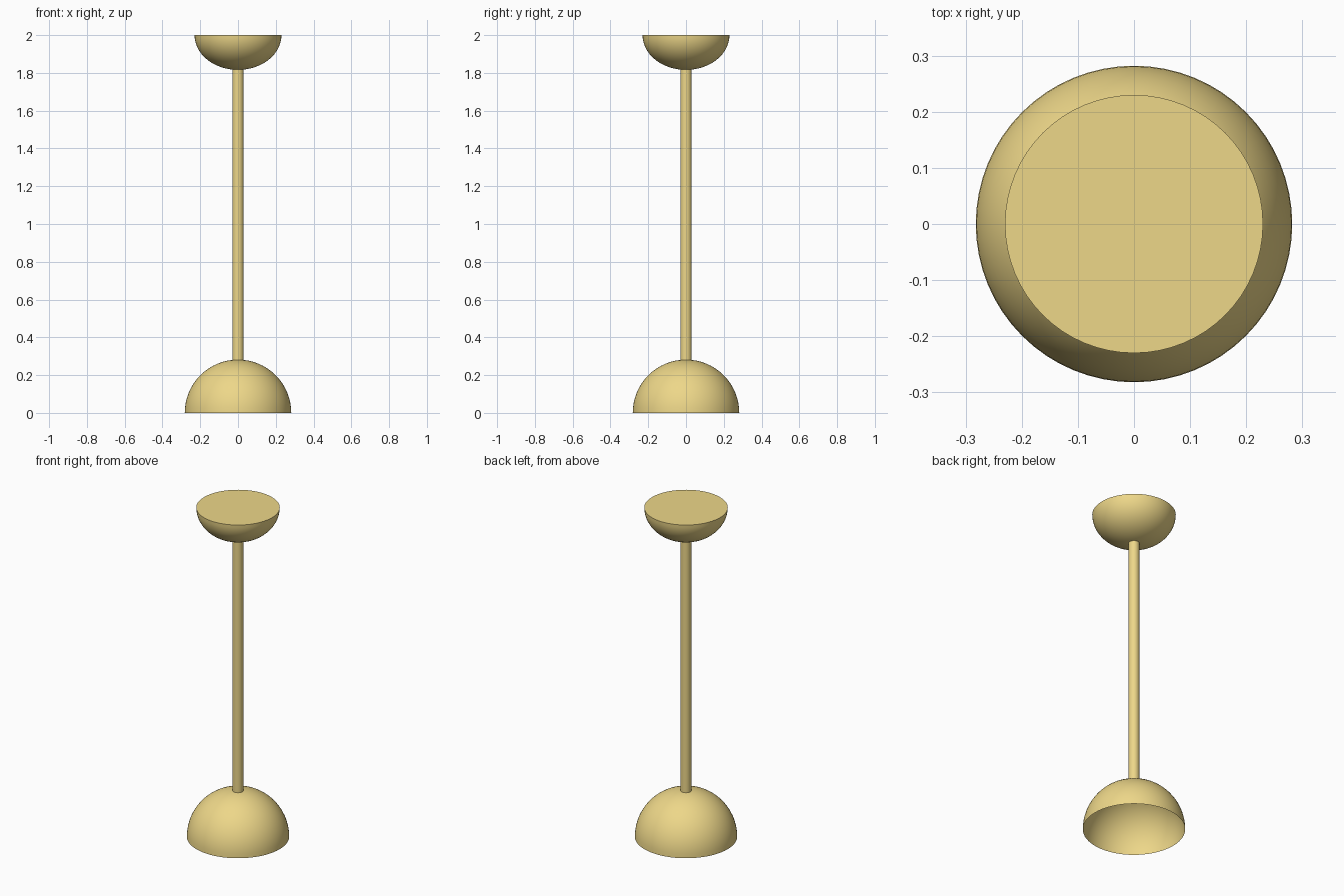
import bpy, bmesh, math
from mathutils import Matrix

if "Cube" in bpy.data.objects:
    bpy.data.objects.remove(bpy.data.objects["Cube"])

brass = bpy.data.materials.new("brass")
brass.diffuse_color = (0.85, 0.68, 0.25, 1)
brass.use_nodes = True
brass.node_tree.nodes["Principled BSDF"].inputs["Base Color"].default_value = brass.diffuse_color


def finish(name, bm):
    bmesh.ops.recalc_face_normals(bm, faces=bm.faces)
    mesh = bpy.data.meshes.new(name)
    bm.to_mesh(mesh)
    bm.free()
    mesh.materials.append(brass)
    obj = bpy.data.objects.new(name, mesh)
    bpy.context.collection.objects.link(obj)
    bpy.context.view_layer.objects.active = obj
    obj.select_set(True)
    bpy.ops.object.shade_smooth_by_angle(angle=math.radians(35))
    obj.select_set(False)
    return obj


def half_sphere(name, radius, height, z, capped):
    """Half ellipsoid with its rim at z; a negative height points it down."""
    bm = bmesh.new()
    bmesh.ops.create_uvsphere(bm, u_segments=64, v_segments=32, radius=1)
    bmesh.ops.bisect_plane(bm, geom=bm.verts[:] + bm.edges[:] + bm.faces[:], dist=1e-4,
                           plane_co=(0, 0, 0), plane_no=(0, 0, -1), clear_outer=True)
    bmesh.ops.transform(bm, verts=bm.verts,
                        matrix=Matrix.Translation((0, 0, z)) @ Matrix.Diagonal((radius, radius, height, 1)))
    if capped:
        rim = [e for e in bm.edges if e.is_boundary]
        bmesh.ops.contextual_create(bm, geom=rim)
    return finish(name, bm)


# Hollow dome base, open underneath
base = half_sphere("dome_base", 0.282, 0.282, 0.0, False)

# Slender pole, tucked into both ends
pole_bottom, pole_top = 0.27, 1.83
bm = bmesh.new()
bmesh.ops.create_cone(bm, cap_ends=True, segments=32, radius1=0.03, radius2=0.03,
                      depth=pole_top - pole_bottom,
                      matrix=Matrix.Translation((0, 0, (pole_bottom + pole_top) / 2)))
finish("pole", bm)

# Shallow bowl top, closed with a flat disc
half_sphere("bowl_top", 0.23, -0.184, 2.0, True)
